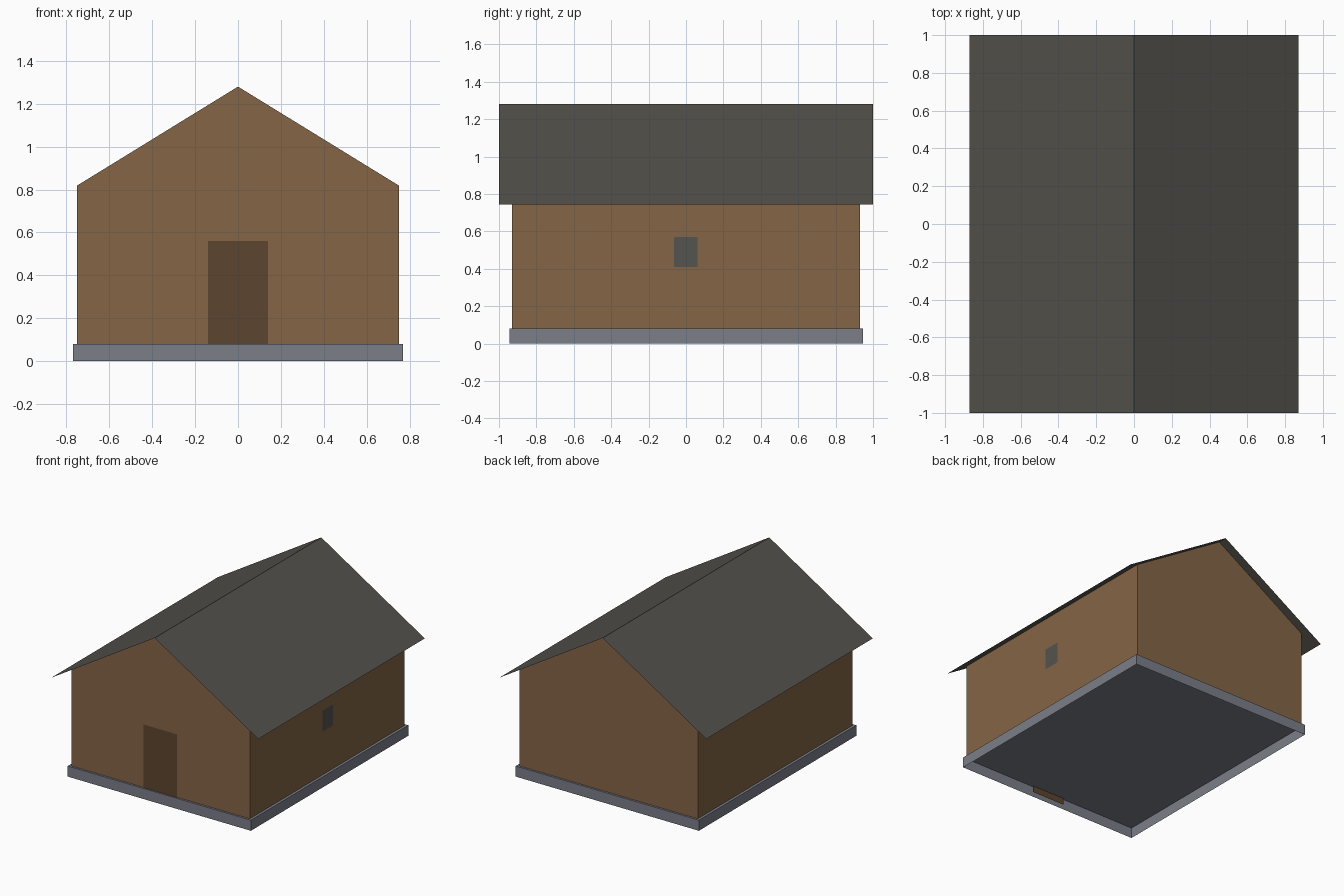
import bpy
import bmesh

cube = bpy.data.objects.get("Cube")
if cube:
    bpy.data.objects.remove(cube, do_unlink=True)


def material(name, rgb):
    """Flat material from 0-255 display values, stored as linear."""
    linear = [((c / 255 + 0.055) / 1.055) ** 2.4 for c in rgb]
    mat = bpy.data.materials.new(name)
    mat.use_nodes = True
    mat.diffuse_color = (*linear, 1)
    bsdf = mat.node_tree.nodes["Principled BSDF"]
    bsdf.inputs["Base Color"].default_value = (*linear, 1)
    bsdf.inputs["Roughness"].default_value = 0.9
    return mat


def finish(name, bm, mat):
    mesh = bpy.data.meshes.new(name)
    bm.to_mesh(mesh)
    bm.free()
    mesh.materials.append(mat)
    obj = bpy.data.objects.new(name, mesh)
    bpy.context.collection.objects.link(obj)
    return obj


def panel(name, corners, mat):
    bm = bmesh.new()
    bm.faces.new([bm.verts.new(c) for c in corners])
    return finish(name, bm, mat)


def sweep(name, profile, half_length, mat, capped=False):
    """Run an x-z profile along y as thin sheets, with optional end faces."""
    bm = bmesh.new()
    front, back = [[bm.verts.new((x, y, z)) for x, z in profile]
                   for y in (-half_length, half_length)]
    for i in range(len(profile) - 1):
        bm.faces.new((front[i], back[i], back[i + 1], front[i + 1]))
    if capped:
        bm.faces.new(front[::-1])
        bm.faces.new(back)
    return finish(name, bm, mat)


wood = material("brown wood", (132, 101, 70))
dark_wood = material("dark brown wood", (92, 69, 47))
slate = material("dark roof slate", (84, 81, 75))
stone = material("grey stone", (124, 126, 137))
glass = material("dark window grey", (84, 83, 79))

# Key dimensions
wall_x, wall_y = 0.75, 0.93
base_x, base_y, base_top = 0.77, 0.945, 0.08
ridge, eave_x, eave_z = 1.28, 0.87, 0.745
wall_top = ridge - (ridge - eave_z) * wall_x / eave_x

# Foundation: shallow tray turned upside down, open underneath
sweep("foundation", [(-base_x, 0), (-base_x, base_top), (base_x, base_top), (base_x, 0)],
      base_y, stone, capped=True)

# Gabled end walls and long side walls, closed above by the roof
for side, s in (("front", -1), ("back", 1)):
    outline = [(-wall_x, base_top), (wall_x, base_top), (wall_x, wall_top),
               (0, ridge), (-wall_x, wall_top)]
    panel(side + "_wall", [(-s * x, s * wall_y, z) for x, z in outline], wood)
for side, s in (("left", 1), ("right", -1)):
    panel(side + "_wall", [(s * wall_x, -s * wall_y, base_top), (s * wall_x, s * wall_y, base_top),
                           (s * wall_x, s * wall_y, wall_top), (s * wall_x, -s * wall_y, wall_top)],
          wood)

# Thin overhanging roof
sweep("roof", [(-eave_x, eave_z), (0, ridge), (eave_x, eave_z)], 1, slate)

# Door reaching down behind the foundation edge
door_y = -wall_y - 0.004
panel("door", [(-0.14, door_y, 0.03), (0.14, door_y, 0.03),
               (0.14, door_y, 0.56), (-0.14, door_y, 0.56)], dark_wood)

# Small window on the left side
window_x = wall_x + 0.004
panel("window", [(window_x, -0.065, 0.41), (window_x, 0.062, 0.41),
                 (window_x, 0.062, 0.57), (window_x, -0.065, 0.57)], glass)
